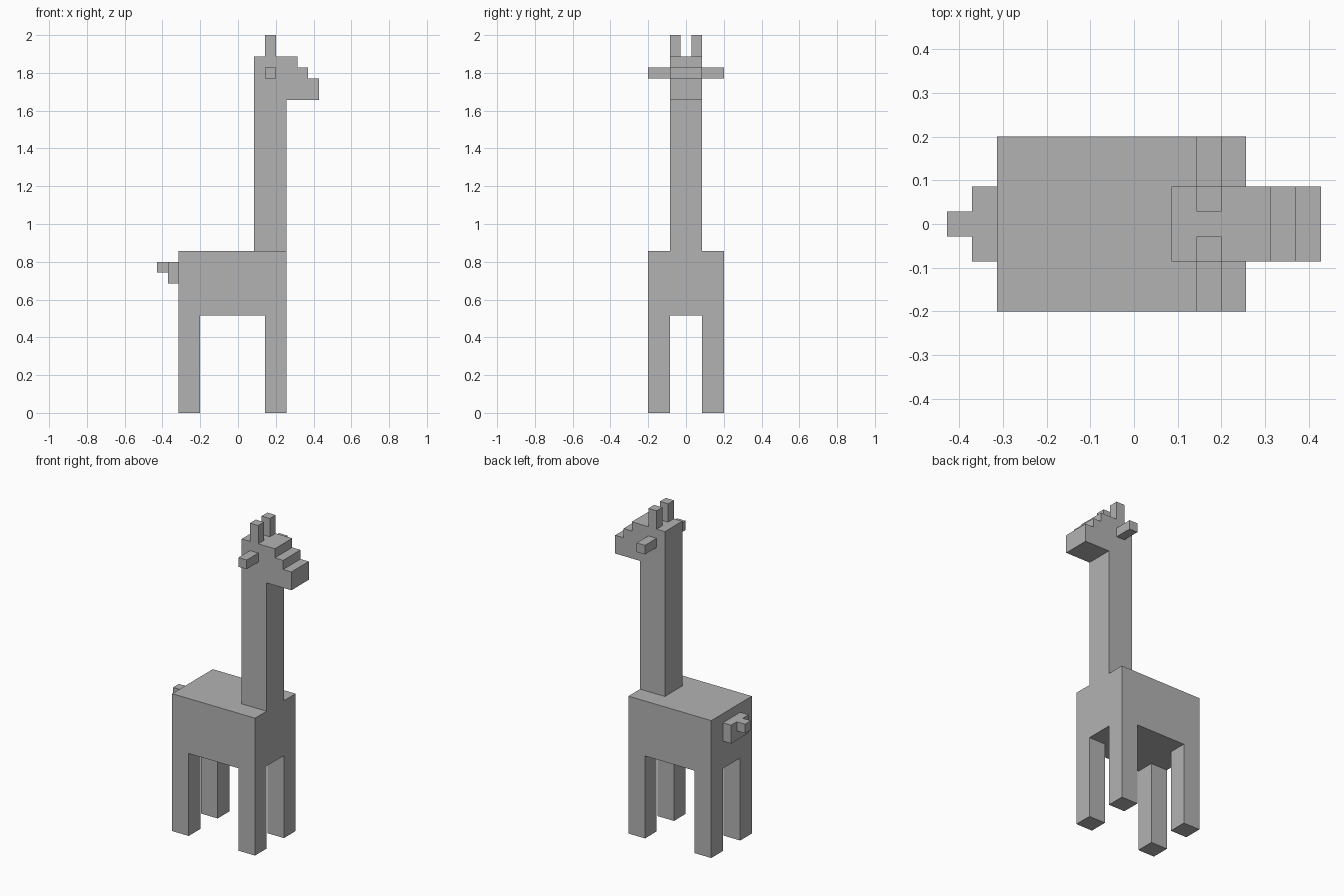
import bpy
import bmesh

if "Cube" in bpy.data.objects:
    bpy.data.objects.remove(bpy.data.objects["Cube"], do_unlink=True)

# One block of the grid the animal is built on
U = 2 / 35

grey = bpy.data.materials.new("plain_grey")
grey.use_nodes = True
colour = (0.45, 0.45, 0.45, 1)
grey.diffuse_color = colour
grey.node_tree.nodes["Principled BSDF"].inputs["Base Color"].default_value = colour


def slab(name, outline, y0, y1):
    """Extrude an (x, z) outline, given in blocks, from y0 to y1."""
    bm = bmesh.new()
    face = bm.faces.new([bm.verts.new((x * U, y0 * U, z * U)) for x, z in outline])
    extruded = bmesh.ops.extrude_face_region(bm, geom=[face])["geom"]
    verts = [g for g in extruded if isinstance(g, bmesh.types.BMVert)]
    bmesh.ops.translate(bm, verts=verts, vec=(0, (y1 - y0) * U, 0))
    bmesh.ops.recalc_face_normals(bm, faces=bm.faces[:])
    mesh = bpy.data.meshes.new(name)
    bm.to_mesh(mesh)
    bm.free()
    mesh.materials.append(grey)
    obj = bpy.data.objects.new(name, mesh)
    bpy.context.collection.objects.link(obj)
    return obj


def box(name, x0, x1, y0, y1, z0, z1):
    return slab(name, [(x0, z0), (x1, z0), (x1, z1), (x0, z1)], y0, y1)


def pair(name, x0, x1, y0, y1, z0, z1):
    """A box and its mirror image across the y = 0 plane."""
    box(name + "_near", x0, x1, -y1, -y0, z0, z1)
    box(name + "_far", x0, x1, y0, y1, z0, z1)


# Trunk and legs
box("body", -5.5, 4.5, -3.5, 3.5, 9, 15)
pair("front_leg", 2.5, 4.5, 1.5, 3.5, 0, 9)
pair("rear_leg", -5.5, -3.5, 1.5, 3.5, 0, 9)

# Neck and head with the stepped snout
slab("neck_and_head", [(1.5, 15), (4.5, 15), (4.5, 29), (7.5, 29), (7.5, 31),
                       (6.5, 31), (6.5, 32), (5.5, 32), (5.5, 33), (1.5, 33)], -1.5, 1.5)

# Ears and horns
pair("ear", 2.5, 3.5, 1.5, 3.5, 31, 32)
pair("horn", 2.5, 3.5, 0.5, 1.5, 33, 35)

# Tail
box("tail_base", -6.5, -5.5, -1.5, 1.5, 12, 14)
box("tail_tip", -7.5, -6.5, -0.5, 0.5, 13, 14)
